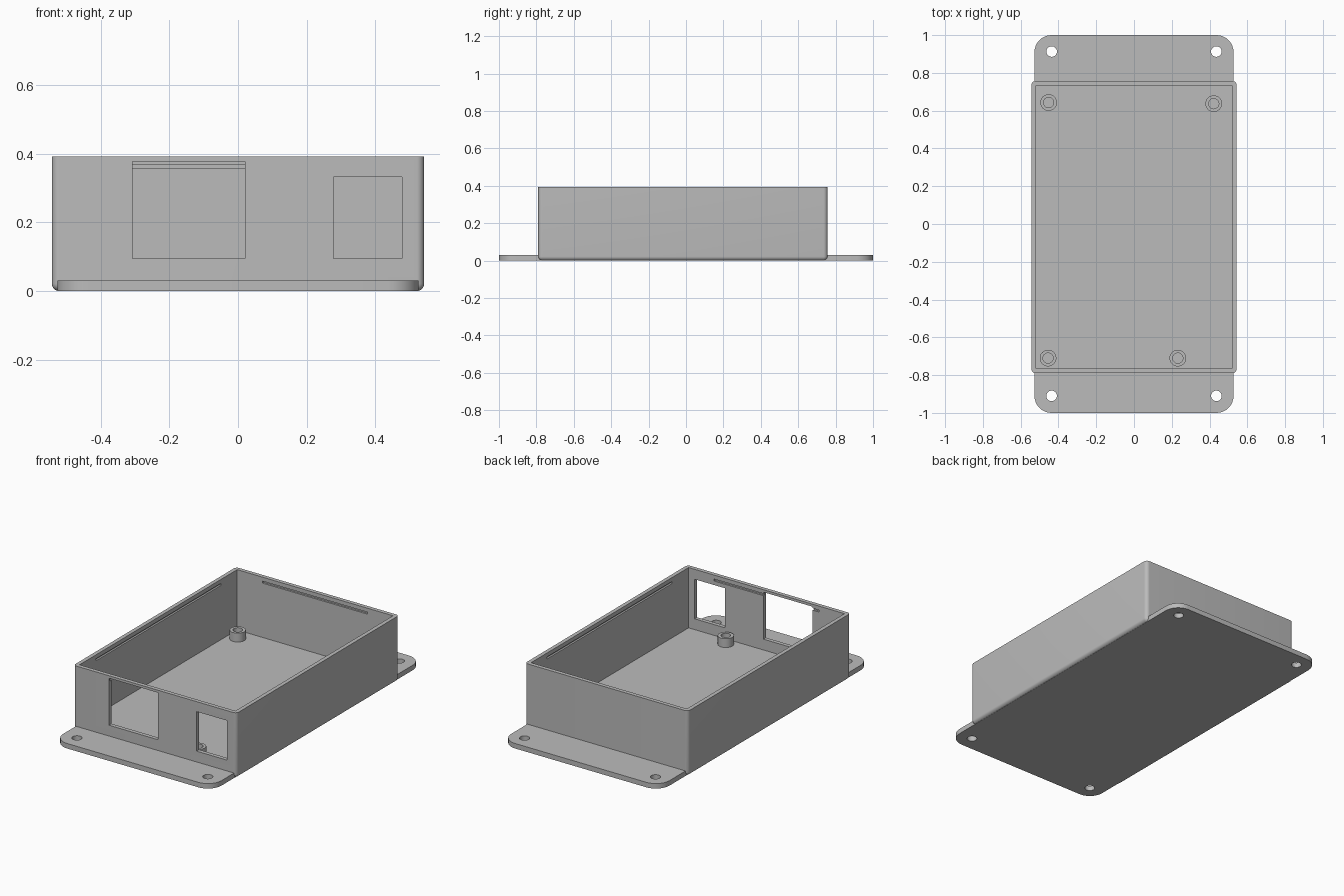
import bpy, bmesh, math
from mathutils import Matrix, Vector

old = bpy.data.objects.get("Cube")
if old:
    bpy.data.objects.remove(old)

grey = bpy.data.materials.new("plain_grey")
grey.use_nodes = True
grey.diffuse_color = (0.5, 0.5, 0.5, 1)
grey.node_tree.nodes["Principled BSDF"].inputs["Base Color"].default_value = (0.5, 0.5, 0.5, 1)


def make(name, bm):
    bmesh.ops.recalc_face_normals(bm, faces=bm.faces[:])
    mesh = bpy.data.meshes.new(name)
    bm.to_mesh(mesh)
    bm.free()
    mesh.materials.append(grey)
    obj = bpy.data.objects.new(name, mesh)
    bpy.context.collection.objects.link(obj)
    return obj


def block(name, lo, hi, radius=0, rounded=None, segments=8):
    """Box between two corners; edges that pass the rounded test are filleted."""
    lo, hi = Vector(lo), Vector(hi)
    bm = bmesh.new()
    bmesh.ops.create_cube(bm, size=1)
    for v in bm.verts:
        v.co = Vector([l + (c + 0.5) * (h - l) for l, h, c in zip(lo, hi, v.co)])
    if rounded:
        edges = [e for e in bm.edges if rounded(*[v.co for v in e.verts])]
        bmesh.ops.bevel(bm, geom=edges, offset=radius, segments=segments,
                        profile=0.5, affect='EDGES')
    return make(name, bm)


def rod(name, x, y, z0, z1, radius):
    bm = bmesh.new()
    bmesh.ops.create_cone(bm, cap_ends=True, segments=32, radius1=radius, radius2=radius,
                          depth=z1 - z0, matrix=Matrix.Translation((x, y, (z0 + z1) / 2)))
    return make(name, bm)


def combine(target, other, operation):
    mod = target.modifiers.new(operation.lower(), 'BOOLEAN')
    mod.object, mod.operation, mod.solver = other, operation, 'EXACT'
    bpy.ops.object.select_all(action='DESELECT')
    bpy.context.view_layer.objects.active = target
    target.select_set(True)
    bpy.ops.object.modifier_apply(modifier=mod.name)
    bpy.data.objects.remove(other)


def smooth(obj):
    bpy.ops.object.select_all(action='DESELECT')
    bpy.context.view_layer.objects.active = obj
    obj.select_set(True)
    bpy.ops.object.shade_smooth_by_angle(angle=math.radians(35))


def vertical(a, b):
    return abs(a.z - b.z) > 0.01


X, FRONT, BACK, TOP = 0.543, -0.79, 0.757, 0.393
WALL, FLOOR = 0.024, 0.03
IX, IFRONT, IBACK = X - WALL, FRONT + WALL, BACK - WALL

# Outer case with rounded upright and bottom edges
case = block("enclosure", (-X, FRONT, 0), (X, BACK, TOP), 0.022,
             lambda a, b: vertical(a, b) or a.z + b.z < 0.01)

# Mounting plate with rounded corners
combine(case, block("mounting_plate", (-0.527, -1, 0), (0.527, 1, FLOOR), 0.09, vertical), 'UNION')

# Hollow interior
combine(case, block("cavity", (-IX, IFRONT, FLOOR), (IX, IBACK, 0.6)), 'DIFFERENCE')

# Front port openings
for x0, x1, top in ((-0.307, 0.021, 0.378), (0.278, 0.479, 0.333)):
    combine(case, block("port", (x0, FRONT - 0.1, 0.095), (x1, IFRONT + 0.05, top)), 'DIFFERENCE')

# Lid snap grooves inside the four walls
G0, G1, DEEP = 0.357, 0.369, 0.011
for s in (-1, 1):
    a, b = sorted((s * (IX - 0.05), s * (IX + DEEP)))
    combine(case, block("side_groove", (a, -0.61, G0), (b, 0.58, G1)), 'DIFFERENCE')
for a, b in ((IFRONT - DEEP, IFRONT + 0.05), (IBACK - 0.05, IBACK + DEEP)):
    combine(case, block("end_groove", (-0.35, a, G0), (0.35, b, G1)), 'DIFFERENCE')

# Screw holes in the mounting plate
for x in (-0.436, 0.436):
    for y in (-0.91, 0.913):
        combine(case, rod("screw_hole", x, y, -0.1, 0.1, 0.028), 'DIFFERENCE')
smooth(case)

# Board standoffs
for i, (x, y) in enumerate(((-0.452, 0.643), (0.422, 0.637), (-0.455, -0.71), (0.232, -0.71))):
    post = rod(f"standoff_{i + 1}", x, y, FLOOR - 0.005, 0.083, 0.044)
    combine(post, rod("pilot_hole", x, y, FLOOR + 0.002, 0.2, 0.027), 'DIFFERENCE')
    smooth(post)
